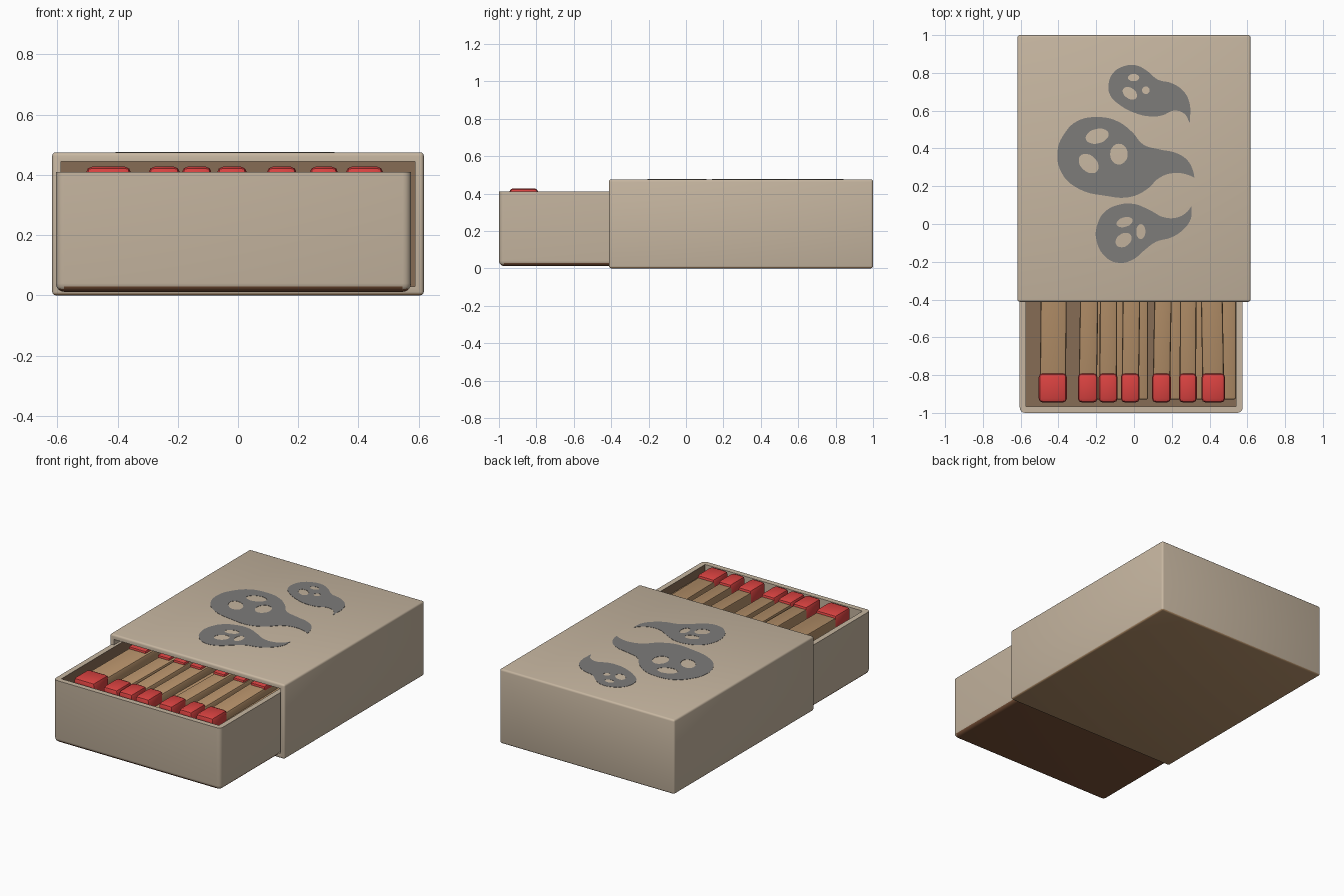
import bpy, bmesh, math, random
from mathutils import Vector, Matrix

if "Cube" in bpy.data.objects:
    bpy.data.objects.remove(bpy.data.objects["Cube"])
random.seed(4)


def material(name, rgb):
    m = bpy.data.materials.new(name)
    m.diffuse_color = (*rgb, 1)
    m.use_nodes = True
    m.node_tree.nodes["Principled BSDF"].inputs["Base Color"].default_value = m.diffuse_color
    return m


CARD = material("tan card", (0.57, 0.47, 0.355))
INNER = material("brown card", (0.24, 0.15, 0.09))
DARK = material("dark brown underside", (0.21, 0.09, 0.042))
WOOD = material("match wood", (0.47, 0.285, 0.145))
RED = material("match red", (0.70, 0.055, 0.052))
GREY = material("ghost grey", (0.205, 0.20, 0.195))


def cube_bmesh(lo, hi, bevel, segments=3, skip=None):
    lo, hi = Vector(lo), Vector(hi)
    bm = bmesh.new()
    bmesh.ops.create_cube(bm, size=1)
    bmesh.ops.scale(bm, vec=hi - lo, verts=bm.verts)
    bmesh.ops.translate(bm, vec=(lo + hi) / 2, verts=bm.verts)
    edges = [e for e in bm.edges
             if not (skip and all(v.co.dot(skip) > hi.dot(skip) - 1e-4 for v in e.verts))]
    bmesh.ops.bevel(bm, geom=edges, offset=bevel, segments=segments,
                    profile=0.5, affect='EDGES')
    return bm


def finish(bm, name, mats):
    me = bpy.data.meshes.new(name)
    bm.to_mesh(me)
    bm.free()
    for m in mats:
        me.materials.append(m)
    ob = bpy.data.objects.new(name, me)
    bpy.context.collection.objects.link(ob)
    bpy.ops.object.select_all(action='DESELECT')
    ob.select_set(True)
    bpy.context.view_layer.objects.active = ob
    bpy.ops.object.shade_smooth_by_angle(angle=math.radians(35))
    return ob


def hollow(bm, axis, wall, depth):
    """Sink the biggest face along axis into the box."""
    axis = Vector(axis)
    bm.normal_update()
    face = max((f for f in bm.faces if f.normal.dot(axis) > 0.99), key=lambda f: f.calc_area())
    bmesh.ops.inset_region(bm, faces=[face], thickness=wall, use_even_offset=True)
    face = bmesh.ops.extrude_discrete_faces(bm, faces=[face])['faces'][0]
    bmesh.ops.translate(bm, vec=-axis * depth, verts=face.verts)
    bm.normal_update()
    return face


# Outer sleeve, open at the front, with a wood-brown underside
bm = cube_bmesh((-0.617, -0.412, 0), (0.617, 1.0, 0.475), 0.012)
back = hollow(bm, (0, -1, 0), 0.018, 1.37)
back.material_index = 1
for f in bm.faces:
    if f.normal.z < -0.6 and f.calc_center_median().z < 0.02:
        f.material_index = 2
finish(bm, "sleeve", [CARD, INNER, WOOD])

# Sliding drawer, open at the top; dark underside, brown floor and inner sides
bm = cube_bmesh((-0.605, -1.0, 0.012), (0.575, 0.9, 0.41), 0.028, 4, Vector((0, 0, 1)))
floor = hollow(bm, (0, 0, 1), 0.034, 0.22)
floor.material_index = 1
for e in floor.edges:
    for f in e.link_faces:
        if abs(f.normal.x) > 0.9:
            f.material_index = 1
for f in bm.faces:
    if f.normal.z < -0.55:
        f.material_index = 2
for v in bm.verts:  # thicker front wall
    if -0.969 < v.co.y < -0.9 and -0.573 < v.co.x < 0.543:
        v.co.y += 0.02
finish(bm, "drawer", [CARD, INNER, DARK])


def block(name, lo, hi, bevel, mat, turn=0.0):
    bm = cube_bmesh(lo, hi, bevel, 2)
    pivot = Vector(((lo[0] + hi[0]) / 2, -0.88, 0))
    bmesh.ops.rotate(bm, verts=bm.verts, cent=pivot, matrix=Matrix.Rotation(turn, 3, 'Z'))
    return finish(bm, name, [mat])


# Top layer of matches: centre and width of each
MATCHES = [(-0.43, 0.15), (-0.245, 0.105), (-0.137, 0.10), (-0.02, 0.10),
           (0.145, 0.10), (0.285, 0.095), (0.42, 0.125)]
for i, (x, w) in enumerate(MATCHES):
    h = w / 2
    turn = random.uniform(-0.02, 0.02)
    block(f"match_stick_{i}", (x - h * 0.92, -0.86, 0.32), (x + h * 0.92, 0.75, 0.41),
          0.012, WOOD, turn)
    block(f"match_head_{i}", (x - h, -0.945, 0.30), (x + h, -0.79, 0.428), 0.022, RED)
    # red ends that peek out from under the sleeve
    block(f"rear_red_end_{i}", (x - h * 0.8, -0.405, 0.39), (x + h * 0.8, -0.30, 0.424), 0.008, RED)

# Lower layer of sticks filling the gaps
for i, x in enumerate((-0.19, -0.08, 0.03, 0.215, 0.352, 0.495)):
    block(f"lower_stick_{i}", (x - 0.045, -0.93, 0.22), (x + 0.045, 0.75, 0.36), 0.012, WOOD)


# Ghost pictures printed on the lid: outline, sharp tail tip index, holes (x, y, rx, ry, angle)
def ghost(name, outline, tip, holes):
    cu = bpy.data.curves.new(name, 'CURVE')
    cu.dimensions, cu.fill_mode = '2D', 'BOTH'
    cu.extrude, cu.resolution_u = 0.0008, 5

    def loop(points, sharp=None):
        sp = cu.splines.new('BEZIER')
        sp.bezier_points.add(len(points) - 1)
        sp.use_cyclic_u = True
        for k, (p, c) in enumerate(zip(sp.bezier_points, points)):
            p.co = (*c, 0)
            p.handle_left_type = p.handle_right_type = 'VECTOR' if k == sharp else 'AUTO'

    loop(outline, tip)
    for x, y, rx, ry, a in holes:
        ring = []
        for k in range(8):
            t = k * math.tau / 8
            u, v = rx * math.cos(t), ry * math.sin(t)
            ring.append((x + u * math.cos(a) - v * math.sin(a), y + u * math.sin(a) + v * math.cos(a)))
        loop(ring)
    tmp = bpy.data.objects.new(name + "_curve", cu)
    bpy.context.collection.objects.link(tmp)
    bpy.context.view_layer.update()
    me = bpy.data.meshes.new_from_object(tmp.evaluated_get(bpy.context.evaluated_depsgraph_get()))
    bpy.data.objects.remove(tmp)
    me.materials.clear()
    me.materials.append(GREY)
    ob = bpy.data.objects.new(name, me)
    ob.location.z = 0.4756
    bpy.context.collection.objects.link(ob)


ghost("large_ghost",
      [(-.405, .386), (-.37, .476), (-.30, .545), (-.19, .566), (-.09, .545), (-.01, .487),
       (.05, .42), (.135, .395), (.225, .375), (.28, .34), (.31, .29), (.32, .245),
       (.28, .262), (.21, .27), (.135, .245), (.07, .185), (-.02, .143), (-.155, .15),
       (-.29, .185), (-.38, .265)], 11,
      [(-.195, .465, .062, .038, .25), (-.08, .37, .046, .055, 0), (-.24, .32, .06, .042, -.75)])
ghost("back_ghost",
      [(-.135, .735), (-.11, .80), (-.055, .835), (.01, .84), (.07, .81), (.125, .765),
       (.20, .745), (.265, .70), (.295, .635), (.295, .535), (.265, .585), (.21, .60),
       (.15, .575), (.08, .57), (0, .59), (-.075, .63), (-.125, .68)], 9,
      [(-.002, .775, .03, .019, 0), (-.022, .692, .042, .028, -.6), (.063, .708, .02, .02, 0)])
ghost("front_ghost",
      [(-.20, -.08), (-.193, 0), (-.156, .063), (-.087, .10), (0, .106), (.082, .074),
       (.16, .035), (.23, .035), (.28, .063), (.305, .095), (.30, .026), (.26, -.03),
       (.20, -.07), (.115, -.095), (.05, -.143), (0, -.185), (-.077, -.206), (-.15, -.175)], 9,
      [(-.05, .01, .044, .025, .3), (.036, -.04, .024, .04, 0), (-.055, -.085, .046, .034, .6)])
